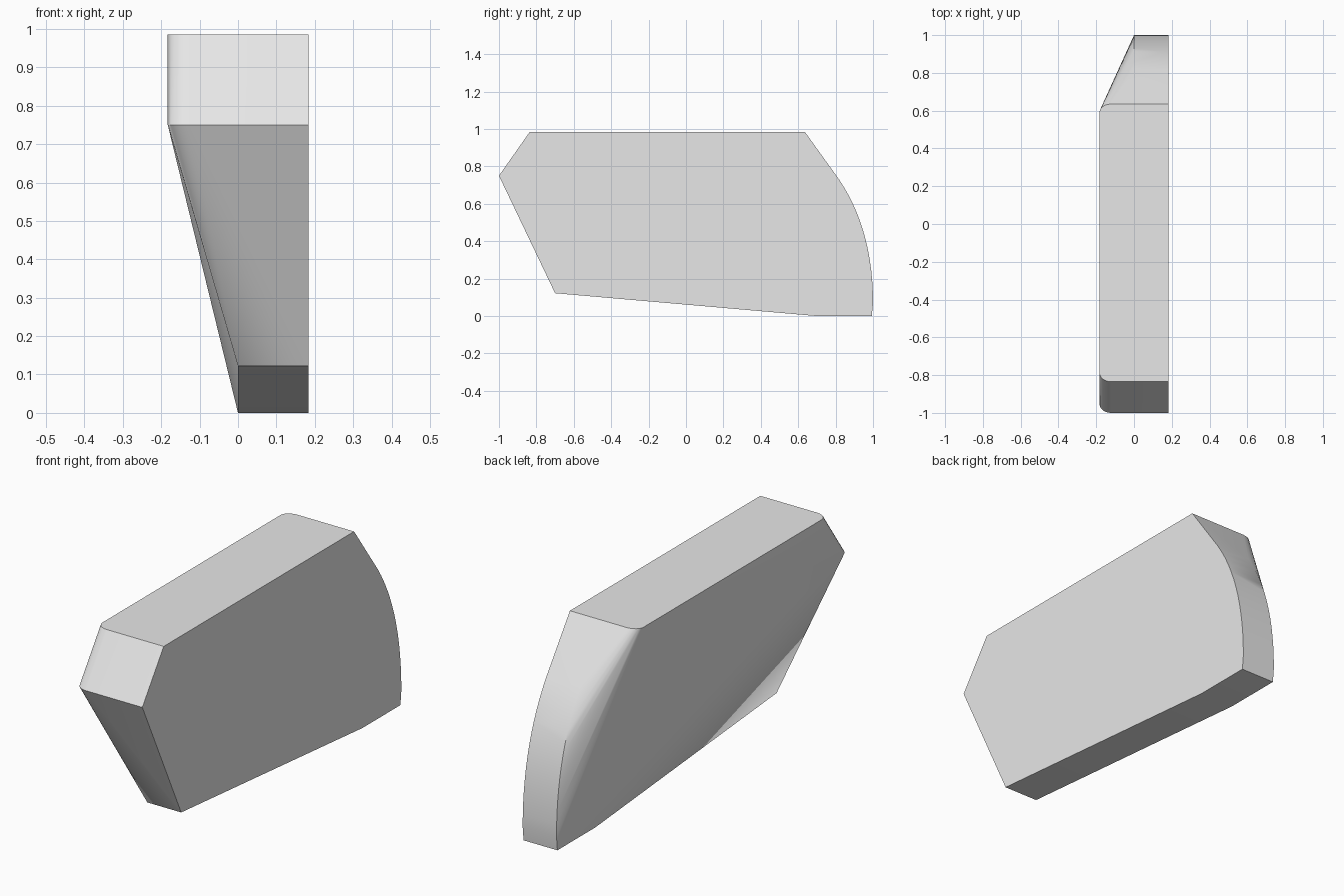
import bpy, bmesh, math

cube = bpy.data.objects.get("Cube")
if cube:
    bpy.data.objects.remove(cube, do_unlink=True)

OUTER, MID, INNER = 0.183, 0.0, -0.183
TOP, BROW = 0.985, 0.75

# Single plain grey
grey = bpy.data.materials.new("light_grey")
grey.use_nodes = True
colour = (0.8, 0.8, 0.8, 1)
grey.diffuse_color = colour
grey.node_tree.nodes["Principled BSDF"].inputs["Base Color"].default_value = colour


def curved_back(steps=14):
    """Quadratic curve down the back edge, as (y, z) pairs."""
    a, b, c = (0.79, 0.77), (1.0, 0.49), (1.0, 0.07)
    pts = []
    for i in range(steps + 1):
        t = i / steps
        pts.append(tuple((1 - t) ** 2 * p + 2 * t * (1 - t) * q + t * t * r
                         for p, q, r in zip(a, b, c)))
    return pts


def rounded_corner(y, z, depth, width=0.06, steps=6):
    """Quarter arc from the end face at y round to the inner side."""
    pts = []
    for i in range(steps + 1):
        t = math.pi / 2 * i / steps
        pts.append((INNER + width * (1 - math.sin(t)),
                    y + depth * (1 - math.cos(t)), z))
    return pts


# Flat outer side, and the narrow foot below the slanted inner side
back = curved_back() + [(0.993, 0.0)]
foot = [(0.70, 0.0), (-0.70, 0.122)]
outline = [(-1.0, BROW), (-0.835, TOP), (0.635, TOP)] + back + foot
points = [(OUTER, y, z) for y, z in outline]
points += [(MID, y, z) for y, z in back + foot]

# Rounded upper corners on the inner side
points += rounded_corner(-0.835, TOP, 0.05)
points += rounded_corner(-1.0, BROW, 0.05)
points += rounded_corner(0.635, TOP, -0.045)

# Skin the sections into one solid
bm = bmesh.new()
for p in points:
    bm.verts.new(p)
hull = bmesh.ops.convex_hull(bm, input=bm.verts[:])
loose = [v for v in bm.verts if not v.link_faces]
bmesh.ops.delete(bm, geom=loose, context='VERTS')
bmesh.ops.dissolve_limit(bm, angle_limit=math.radians(0.5),
                         verts=bm.verts[:], edges=bm.edges[:])
bmesh.ops.recalc_face_normals(bm, faces=bm.faces[:])

mesh = bpy.data.meshes.new("wedge_panel")
bm.to_mesh(mesh)
bm.free()
mesh.materials.append(grey)
panel = bpy.data.objects.new("wedge_panel", mesh)
bpy.context.collection.objects.link(panel)

# Smooth curves, crisp edges
bpy.ops.object.select_all(action='DESELECT')
panel.select_set(True)
bpy.context.view_layer.objects.active = panel
bpy.ops.object.shade_smooth_by_angle(angle=math.radians(30))
